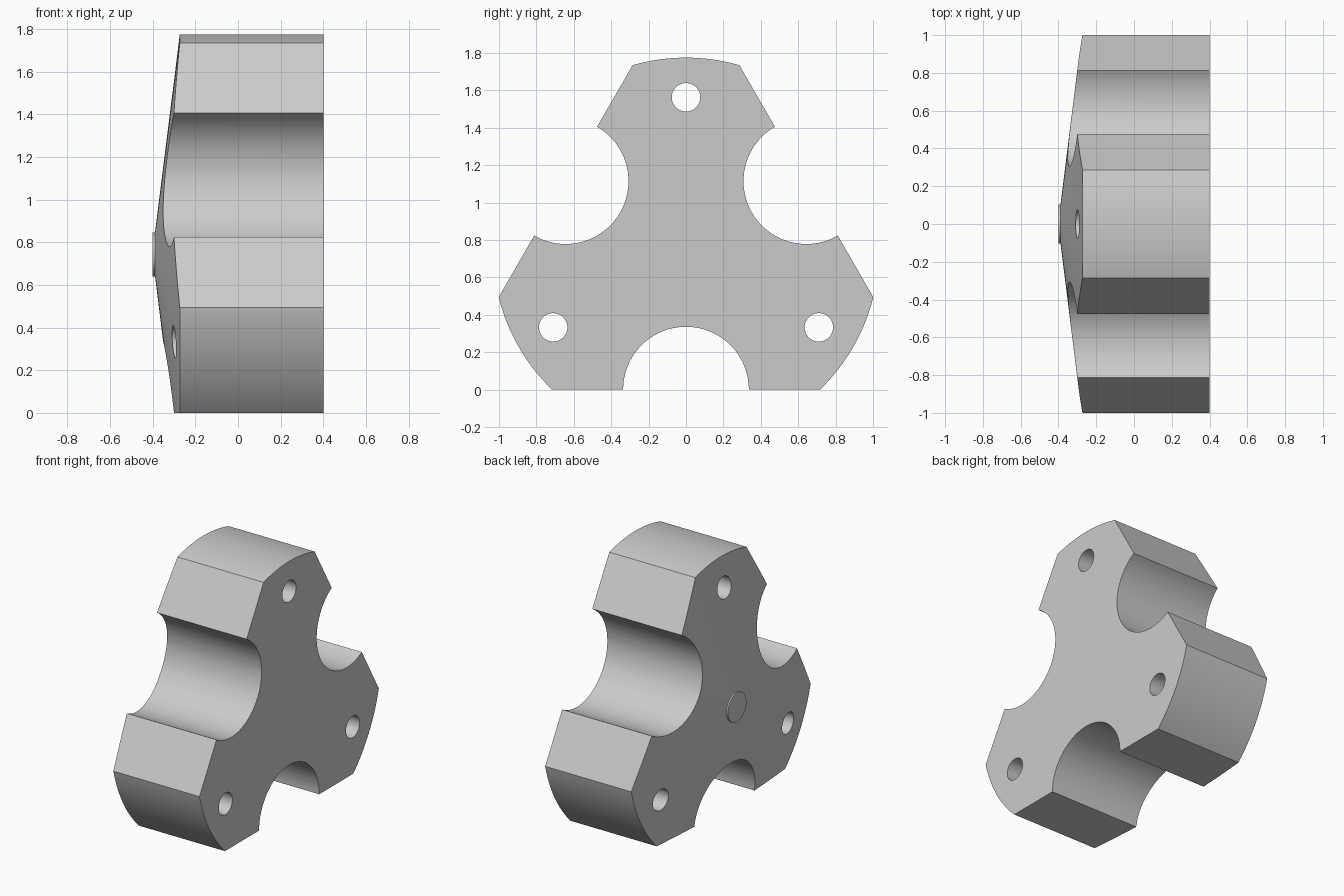
import bpy
import bmesh
import math
from mathutils import Matrix, Vector

cube = bpy.data.objects.get("Cube")
if cube:
    bpy.data.objects.remove(cube, do_unlink=True)

AXIS_Z = 0.743      # height of the main axis, also the inradius of the flats
OUTER_R = 1.032
NOTCH_R = 0.336
HOLE_R = 0.076
HOLE_DIST = 0.82

grey = bpy.data.materials.new("plain grey")
grey.use_nodes = True
colour = (0.6, 0.6, 0.6, 1)
grey.diffuse_color = colour
grey.node_tree.nodes["Principled BSDF"].inputs["Base Color"].default_value = colour


def make_object(name, bm):
    bmesh.ops.recalc_face_normals(bm, faces=bm.faces)
    mesh = bpy.data.meshes.new(name)
    bm.to_mesh(mesh)
    bm.free()
    mesh.materials.append(grey)
    obj = bpy.data.objects.new(name, mesh)
    obj.location.z = AXIS_Z
    bpy.context.collection.objects.link(obj)
    return obj


def x_cylinder(name, radius, sides, angle=0, dist=0, roll=0):
    """Long cylinder along x, placed at an angle (from up) around the axis."""
    bm = bmesh.new()
    bmesh.ops.create_cone(bm, cap_ends=True, segments=sides,
                          radius1=radius, radius2=radius, depth=2)
    place = (Matrix.Rotation(angle, 4, "X") @ Matrix.Translation((0, 0, dist))
             @ Matrix.Rotation(roll, 4, "X") @ Matrix.Rotation(math.pi / 2, 4, "Y"))
    bmesh.ops.transform(bm, matrix=place, verts=bm.verts)
    return make_object(name, bm)


# Turned blank: flat back, shallow cone and small centre boss
profile = [(-0.4, 0), (-0.4, 0.103), (-0.389, 0.103),
           (-0.273, OUTER_R), (0.4, OUTER_R), (0.4, 0)]
bm = bmesh.new()
verts = [bm.verts.new((x, 0, r)) for x, r in profile]
edges = [bm.edges.new(pair) for pair in zip(verts, verts[1:])]
bmesh.ops.spin(bm, geom=verts + edges, cent=(0, 0, 0), axis=(1, 0, 0),
               angle=math.tau, steps=180, use_duplicate=False)
bmesh.ops.remove_doubles(bm, verts=bm.verts, dist=0.0001)
body = make_object("three_lobed_body", bm)

# Triangular prism that trims the three flats
cutters = [(x_cylinder("flats_cutter", 2 * AXIS_Z, 3), "INTERSECT")]
prism = cutters[0][0].data
top = max(prism.vertices, key=lambda v: v.co.z).co
turn = math.atan2(-top.y, top.z)
prism.transform(Matrix.Rotation(-turn, 4, "X"))

# Round notches in the flats and a through hole in each lobe
for i in range(3):
    lobe = i * math.tau / 3
    cutters.append((x_cylinder("notch_cutter", NOTCH_R, 96, lobe + math.pi, AXIS_Z),
                    "DIFFERENCE"))
    cutters.append((x_cylinder("hole_cutter", HOLE_R, 48, lobe, HOLE_DIST),
                    "DIFFERENCE"))

for cutter, operation in cutters:
    cutter.hide_render = True
    mod = body.modifiers.new(cutter.name, "BOOLEAN")
    mod.object = cutter
    mod.operation = operation
    mod.solver = "EXACT"

# Apply the cuts and drop the cutters
bpy.context.view_layer.objects.active = body
for obj in bpy.context.selected_objects:
    obj.select_set(False)
body.select_set(True)
for mod in list(body.modifiers):
    bpy.ops.object.modifier_apply(modifier=mod.name)
for cutter, operation in cutters:
    bpy.data.objects.remove(cutter, do_unlink=True)

bpy.ops.object.shade_smooth_by_angle(angle=math.radians(25))
